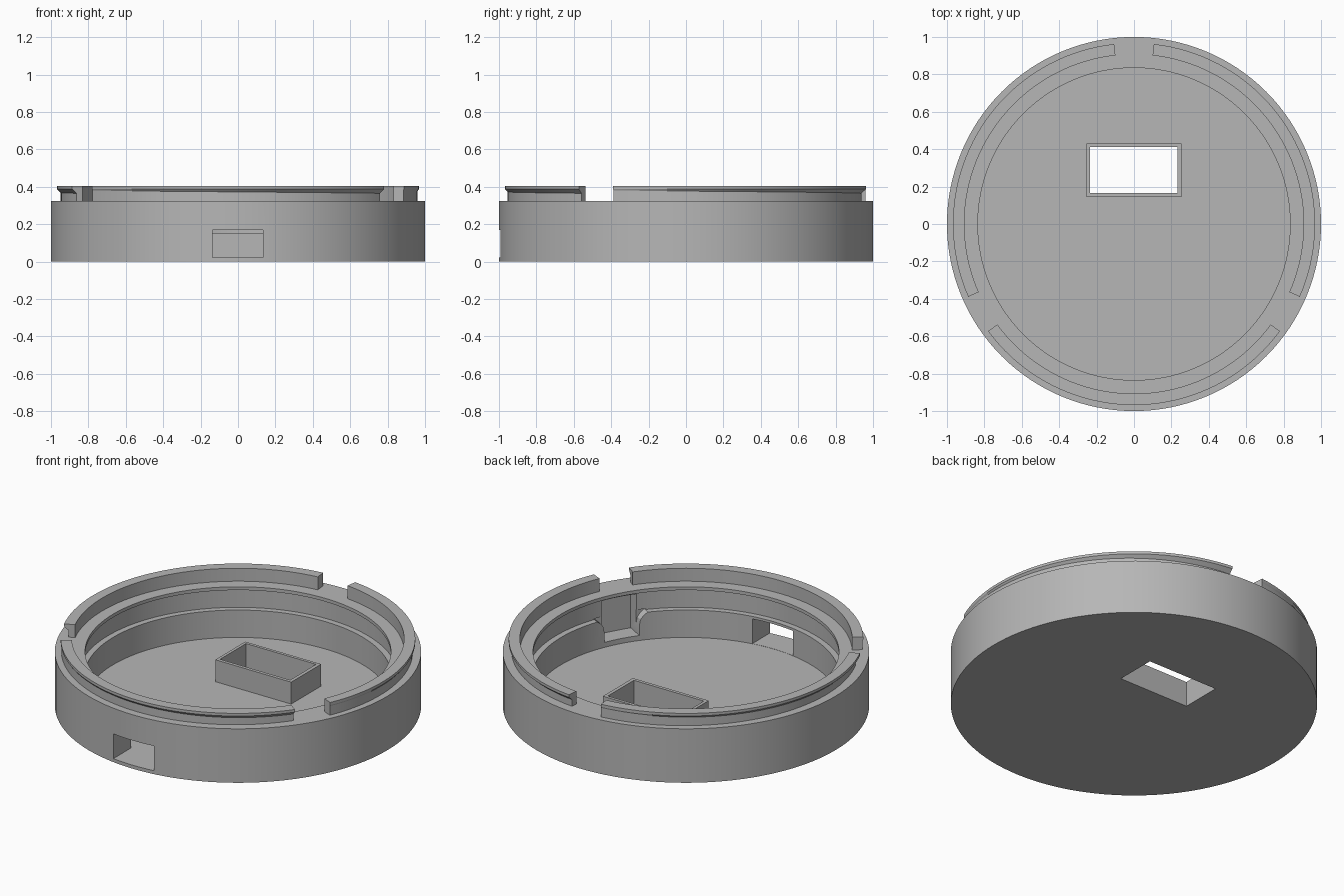
import bpy, bmesh
from math import sin, cos, radians, tau
from mathutils import Matrix

old = bpy.data.objects.get("Cube")
if old:
    bpy.data.objects.remove(old, do_unlink=True)

grey = bpy.data.materials.new("mid grey plastic")
grey.use_nodes = True
grey.diffuse_color = (0.47, 0.47, 0.47, 1)
grey.node_tree.nodes["Principled BSDF"].inputs["Base Color"].default_value = grey.diffuse_color


def finish(name, bm):
    bmesh.ops.remove_doubles(bm, verts=bm.verts[:], dist=1e-5)
    bmesh.ops.recalc_face_normals(bm, faces=bm.faces[:])
    mesh = bpy.data.meshes.new(name)
    bm.to_mesh(mesh)
    bm.free()
    mesh.materials.append(grey)
    obj = bpy.data.objects.new(name, mesh)
    bpy.context.collection.objects.link(obj)
    return obj


def sweep(name, rings, closed):
    """Join a list of equal cross-section loops into one solid."""
    bm = bmesh.new()
    loops = [[bm.verts.new(p) for p in ring] for ring in rings]
    pairs = list(zip(loops, loops[1:]))
    if closed:
        pairs.append((loops[-1], loops[0]))
    else:
        bm.faces.new(loops[0])
        bm.faces.new(loops[-1])
    for a, b in pairs:
        for i in range(len(a)):
            j = (i + 1) % len(a)
            bm.faces.new((a[i], a[j], b[j], b[i]))
    return finish(name, bm)


def block(name, x0, x1, y0, y1, z0, z1):
    bm = bmesh.new()
    bmesh.ops.create_cube(bm, size=1)
    for v in bm.verts:
        v.co = ((x0 + x1) / 2 + v.co.x * (x1 - x0),
                (y0 + y1) / 2 + v.co.y * (y1 - y0),
                (z0 + z1) / 2 + v.co.z * (z1 - z0))
    return finish(name, bm)


def activate(obj):
    bpy.ops.object.select_all(action='DESELECT')
    obj.select_set(True)
    bpy.context.view_layer.objects.active = obj


def cut(obj, cutter):
    activate(obj)
    mod = obj.modifiers.new("cut", 'BOOLEAN')
    mod.operation = 'DIFFERENCE'
    mod.solver = 'EXACT'
    mod.object = cutter
    bpy.ops.object.modifier_apply(modifier=mod.name)


def around(profile, angle):
    return [(r * cos(angle), r * sin(angle), z) for r, z in profile]


# Round cup with an undercut below its inner rim
RIM = 0.325
FLOOR = 0.02
cup_profile = [(0, 0), (1, 0), (1, RIM), (0.835, RIM), (0.835, 0.305), (0.87, 0.29),
               (0.87, 0.185), (0.835, 0.185), (0.835, FLOOR), (0, FLOOR)]
SEGMENTS = 128
# Axis points collapse into single poles; their degenerate edge is skipped
bm = bmesh.new()
chain = [bm.verts.new((r, 0, z)) for r, z in cup_profile]
edges = [bm.edges.new(pair) for pair in zip(chain, chain[1:])]
bmesh.ops.spin(bm, geom=chain + edges, cent=(0, 0, 0), axis=(0, 0, 1),
               angle=tau, steps=SEGMENTS, use_merge=True)
cup = finish("cup_body", bm)

# Hollow socket standing on the floor
socket = block("floor_socket", -0.253, 0.253, 0.145, 0.43, 0.01, 0.152)

# Cutters: socket opening, front port, and a latch pocket inside the wall
opening = block("opening_cutter", -0.235, 0.232, 0.165, 0.412, -0.1, 0.3)
port = block("port_cutter", -0.137, 0.135, -1.1, -0.78, 0.021, 0.17)
pocket = block("pocket_cutter", 0.78, 0.94, -0.105, 0.105, 0.05, 0.285)
flare_side = [(0.105, 0.11), (0.112, 0.145), (0.13, 0.168), (0.16, 0.19)]
outline = flare_side + [(-y, z) for y, z in reversed(flare_side)]
flare = sweep("flare_cutter", [[(x, y, z) for y, z in outline] for x in (0.78, 0.869)], False)
for tool in (pocket, flare):
    tool.data.transform(Matrix.Rotation(radians(-30), 4, 'Z'))

for tool in (opening, port, pocket, flare):
    cut(cup, tool)
cut(socket, opening)
for tool in (opening, port, pocket, flare):
    bpy.data.objects.remove(tool, do_unlink=True)

# Three raised locking arcs, each with an undercut that deepens along its length
parts = [cup, socket]
STEPS = 40
for n, start in enumerate((-23.7, 96.3, 216.3)):
    rings = []
    for i in range(STEPS + 1):
        t = i / STEPS
        r = 0.968 - 0.003 - 0.022 * t
        profile = [(0.907, RIM - 0.005), (r, RIM - 0.005), (r, 0.38 - 0.015 * t),
                   (0.968, 0.387), (0.968, 0.403), (0.907, 0.403)]
        rings.append(around(profile, radians(start + 107.4 * t)))
    parts.append(sweep(f"locking_arc_{n + 1}", rings, False))

for obj in parts:
    activate(obj)
    bpy.ops.object.shade_smooth_by_angle(angle=radians(20))
